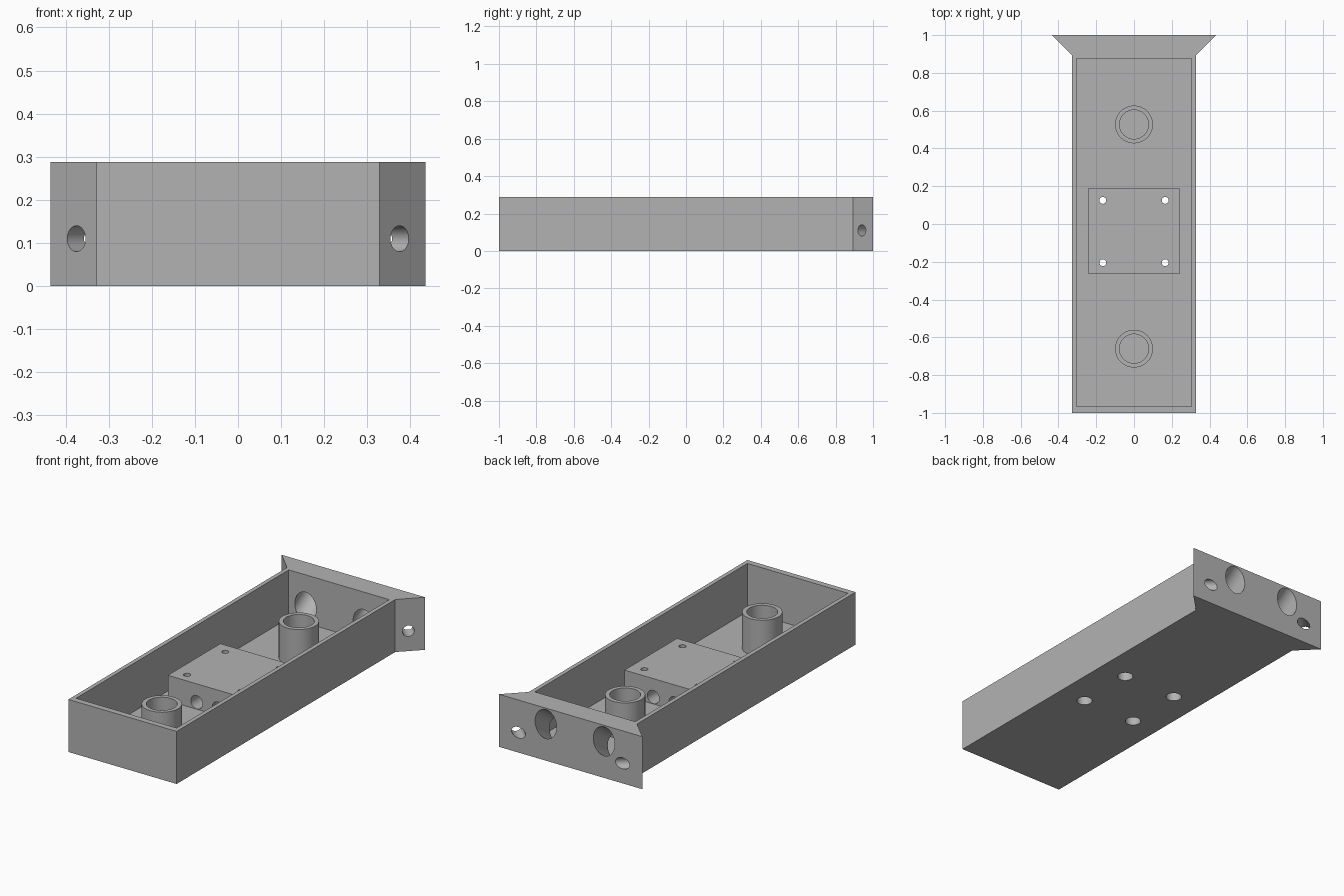
import bpy, bmesh, math
from mathutils import Vector

if "Cube" in bpy.data.objects:
    bpy.data.objects.remove(bpy.data.objects["Cube"], do_unlink=True)

HEIGHT, FLOOR = 0.288, 0.024
BLOCK_TOP, POST_TOP = 0.163, 0.222

grey = bpy.data.materials.new("plain grey")
grey.use_nodes = True
colour = (0.45, 0.45, 0.45, 1)
grey.diffuse_color = colour
grey.node_tree.nodes["Principled BSDF"].inputs["Base Color"].default_value = colour


def finish(name, bm):
    bmesh.ops.recalc_face_normals(bm, faces=bm.faces)
    mesh = bpy.data.meshes.new(name)
    bm.to_mesh(mesh)
    bm.free()
    mesh.materials.append(grey)
    obj = bpy.data.objects.new(name, mesh)
    bpy.context.collection.objects.link(obj)
    return obj


def prism(name, outline, z0, z1):
    """Extrude a plan outline between two heights."""
    bm = bmesh.new()
    face = bm.faces.new([bm.verts.new((x, y, z0)) for x, y in outline])
    top = bmesh.ops.extrude_face_region(bm, geom=[face], use_keep_orig=True)["geom"]
    verts = [v for v in top if isinstance(v, bmesh.types.BMVert)]
    bmesh.ops.translate(bm, verts=verts, vec=(0, 0, z1 - z0))
    return finish(name, bm)


def box(name, x0, x1, y0, y1, z0, z1):
    return prism(name, [(x0, y0), (x1, y0), (x1, y1), (x0, y1)], z0, z1)


def rod(name, start, end, radius):
    """Round rod between two points."""
    a, b = Vector(start), Vector(end)
    bm = bmesh.new()
    bmesh.ops.create_cone(bm, cap_ends=True, segments=48, radius1=radius,
                          radius2=radius, depth=(b - a).length)
    turn = (b - a).to_track_quat("Z", "Y").to_matrix()
    bmesh.ops.rotate(bm, verts=bm.verts, matrix=turn)
    bmesh.ops.translate(bm, verts=bm.verts, vec=(a + b) / 2)
    return finish(name, bm)


def cut(target, cutters):
    """Subtract each cutter from the target, keeping the cutters."""
    bpy.context.view_layer.objects.active = target
    for cutter in cutters:
        mod = target.modifiers.new("cut", "BOOLEAN")
        mod.operation, mod.solver, mod.object = "DIFFERENCE", "EXACT", cutter
        bpy.ops.object.modifier_apply(modifier=mod.name)


# Tray body with flared mounting wings at the back
half = [(0.328, -1), (0.328, 0.893), (0.435, 1)]
tray = prism("tray", half + [(-x, y) for x, y in reversed(half)], 0, HEIGHT)
cavity = box("cavity_cutter", -0.305, 0.305, -0.967, 0.875, FLOOR, 0.5)

# Raised mounting block
block = box("mounting_block", -0.24, 0.24, -0.265, 0.19, FLOOR, BLOCK_TOP)

# Screw holes with wide counterbores from underneath
bores = []
for x in (-0.165, 0.165):
    for y in (-0.205, 0.125):
        bores.append(rod("counterbore_cutter", (x, y, -0.05), (x, y, 0.1), 0.04))
        bores.append(rod("screw_cutter", (x, y, -0.06), (x, y, 0.3), 0.018))

# Cable tunnels running front to back through the block
tunnels = [rod("tunnel_cutter", (x, -0.4, 0.062), (x, 0.4, 0.062), 0.036)
           for x in (-0.065, 0.065)]

# Diagonal screw holes through the wings
wing_holes = [rod("wing_cutter", (s * 0.435, 0.88, 0.11), (s * 0.255, 1.06, 0.11), 0.03)
              for s in (-1, 1)]

# Sloping ports through the back wall
tilt = math.radians(35)
dy, dz = 0.13 * math.cos(tilt), 0.13 * math.sin(tilt)
ports = [rod("port_cutter", (x, 0.9375 - dy, 0.157 - dz), (x, 0.9375 + dy, 0.157 + dz), 0.065)
         for x in (-0.203, 0.15)]

cut(tray, [cavity] + bores + wing_holes + ports)
cut(block, bores + tunnels)

# Hollow round posts
posts, post_bores = [], []
for name, y in (("front_post", -0.66), ("back_post", 0.527)):
    post = rod(name, (0, y, FLOOR), (0, y, POST_TOP), 0.1)
    bore = rod("post_cutter", (0, y, 0), (0, y, 0.4), 0.077)
    cut(post, [bore])
    posts.append(post)
    post_bores.append(bore)

for cutter in [cavity] + bores + tunnels + wing_holes + ports + post_bores:
    bpy.data.objects.remove(cutter, do_unlink=True)
bpy.context.view_layer.update()

# Smooth the round walls, keep the edges crisp
bpy.ops.object.select_all(action="DESELECT")
for part in [tray, block] + posts:
    part.select_set(True)
bpy.context.view_layer.objects.active = tray
bpy.ops.object.shade_smooth_by_angle(angle=math.radians(30))
